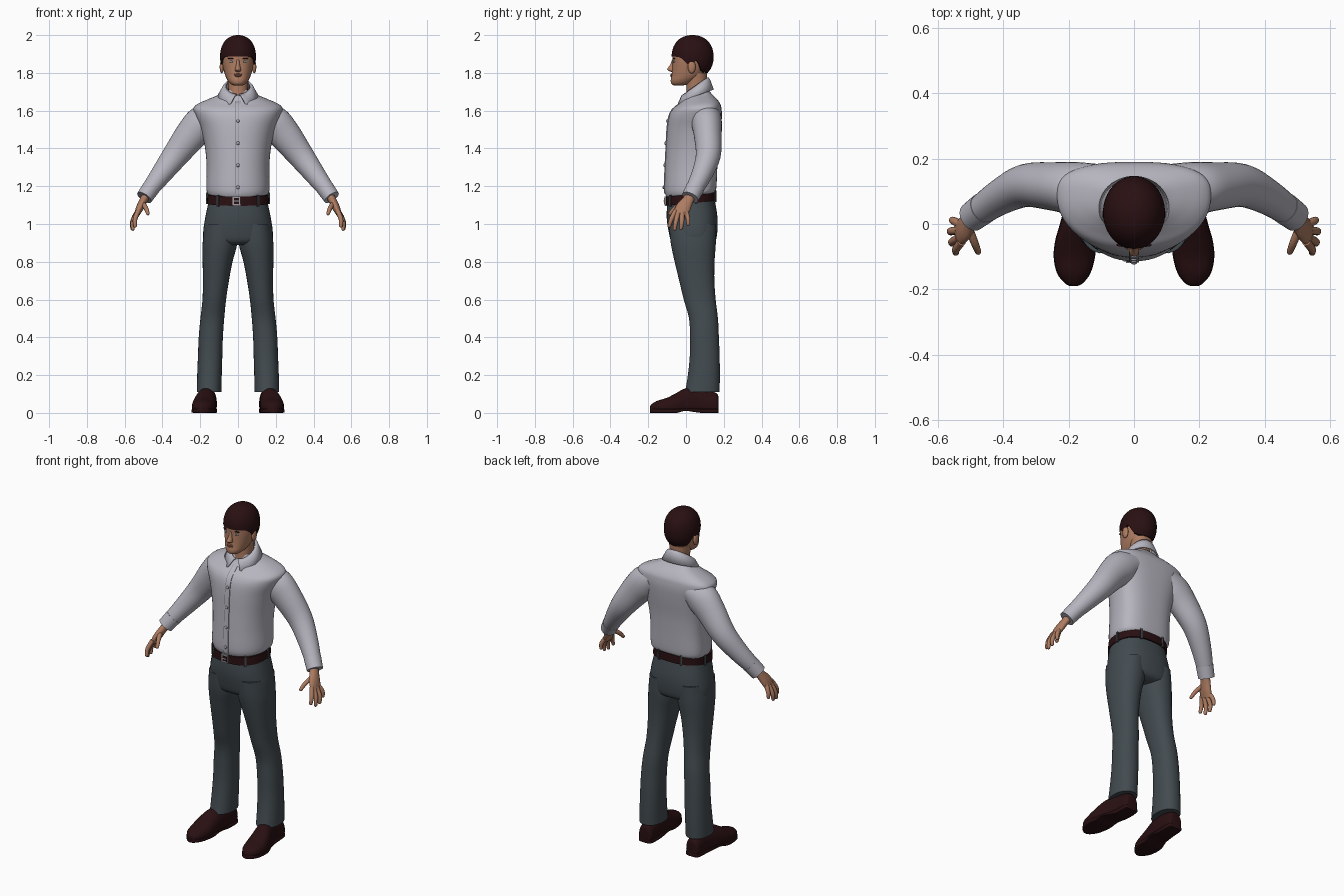
import bpy, bmesh
from math import sin, cos, pi, radians, exp
from mathutils import Vector, Matrix
from mathutils.bvhtree import BVHTree

if "Cube" in bpy.data.objects:
    bpy.data.objects.remove(bpy.data.objects["Cube"], do_unlink=True)

parts = []


def material(name, *rgb):
    m = bpy.data.materials.new(name)
    m.use_nodes = True
    m.diffuse_color = (*rgb, 1)
    m.node_tree.nodes["Principled BSDF"].inputs["Base Color"].default_value = (*rgb, 1)
    return m


shirt_grey = material("shirt_grey", .47, .46, .52)
seam_grey = material("seam_grey", .16, .16, .18)
slate = material("trouser_slate", .055, .07, .08)
dark_brown = material("dark_brown", .022, .005, .006)
skin_tone = material("skin", .42, .2, .12)
lip_tone = material("lips", .32, .12, .08)
eye_white = material("eye_white", .6, .6, .6)
iris_blue = material("iris_blue", .12, .25, .32)
metal = material("buckle_metal", .35, .35, .37)


def finish(name, bm, mat):
    bmesh.ops.recalc_face_normals(bm, faces=bm.faces)
    mesh = bpy.data.meshes.new(name)
    bm.to_mesh(mesh)
    bm.free()
    mesh.materials.append(mat)
    ob = bpy.data.objects.new(name, mesh)
    bpy.context.collection.objects.link(ob)
    parts.append(ob)
    return ob


def skin(name, rings, mat, closed=True, caps=True):
    """Bridge a list of equal rings of points."""
    bm = bmesh.new()
    vs = [[bm.verts.new(p) for p in r] for r in rings]
    n = len(vs[0])
    for a, b in zip(vs, vs[1:]):
        for i in range(n if closed else n - 1):
            j = (i + 1) % n
            bm.faces.new((a[i], a[j], b[j], b[i]))
    if caps:
        bm.faces.new(vs[0])
        bm.faces.new(vs[-1])
    return finish(name, bm, mat)


def smooth_rows(rows, n=4):
    """Catmull-Rom interpolation of rows of numbers."""
    out = []
    for i in range(len(rows) - 1):
        four = [rows[max(0, min(len(rows) - 1, i + k))] for k in (-1, 0, 1, 2)]
        for k in range(n):
            t = k / n
            out.append([b + .5 * t * (c - a + t * (2*a - 5*b + 4*c - d + t * (3*(b - c) + d - a)))
                        for a, b, c, d in zip(*four)])
    return out + [list(rows[-1])]


def loft(name, rows, mat, mid=.5, p0=2.2, p1=2.2, along_y=False, side=1, tilt=0, seg=40):
    """Rows are (station, x0, x1, low, high); p0 and p1 square off each half."""
    rings = []
    for s, x0, x1, b0, b1 in smooth_rows(rows):
        ring, m = [], b0 + mid * (b1 - b0)
        for i in range(seg):
            c, d = cos(2*pi*i/seg), sin(2*pi*i/seg)
            e, h = (p1, b1 - m) if d > 0 else (p0, m - b0)
            x = (x0 + x1)/2 + (x1 - x0)/2 * abs(c)**(2/e) * (1 if c > 0 else -1)
            b = m + h * abs(d)**(2/e) * (1 if d > 0 else -1)
            fade = min(1, max(0, (1.35 - s) / .2))
            ring.append((side*x, s, b) if along_y else (side*x, b, s + tilt*(b - .03)*fade))
        rings.append(ring)
    return skin(name, rings, mat)


def sym(rows):
    return [(z, -w, w, f, b) for z, w, f, b in rows]


def tube(name, rows, mat, side=1, rounded=False, seg=20):
    """Rows are (x, y, z, radius along y, other radius)."""
    rows = smooth_rows(rows)
    pts = [Vector(r[:3]) for r in rows]
    rad = [r[3:] for r in rows]
    if rounded:
        t, (u, v), end = (pts[-1] - pts[-2]).normalized(), rad[-1], pts[-1]
        for f, k in ((.4, .9), (.75, .65), (.95, .25)):
            pts.append(end + t * u * f)
            rad.append((u * k, v * k))
    rings = []
    for i, p in enumerate(pts):
        t = (pts[min(i + 1, len(pts) - 1)] - pts[max(i - 1, 0)]).normalized()
        y = Vector((0, 1, 0))
        u = (y - t * y.dot(t)).normalized()
        v = t.cross(u)
        ring = [p + u*rad[i][0]*cos(2*pi*k/seg) + v*rad[i][1]*sin(2*pi*k/seg) for k in range(seg)]
        rings.append([(side*q.x, q.y, q.z) for q in ring])
    return skin(name, rings, mat)


def blob(name, loc, size, mat):
    bm = bmesh.new()
    bmesh.ops.create_uvsphere(bm, u_segments=16, v_segments=10, radius=1,
                              matrix=Matrix.Translation(loc) @ Matrix.Diagonal((*size, 1)))
    return finish(name, bm, mat)


def box(name, loc, size, mat, turn=0):
    bm = bmesh.new()
    bmesh.ops.create_cube(bm, size=1, matrix=Matrix.Translation(loc) @ Matrix.Rotation(turn, 4, 'Z')
                          @ Matrix.Diagonal((*size, 1)))
    return finish(name, bm, mat)


def hit(ob, start, direction):
    tree = BVHTree.FromPolygons([v.co for v in ob.data.vertices],
                                [tuple(p.vertices) for p in ob.data.polygons])
    return tree.ray_cast(Vector(start), Vector(direction))[0]


def front(ob, x, z):
    return hit(ob, (x, -1, z), (0, 1, 0)).y


# Shirt body
shirt = loft("shirt_body", sym([
    (1.15, .152, -.098, .15), (1.165, .164, -.108, .158), (1.2, .168, -.114, .162),
    (1.3, .166, -.11, .166), (1.4, .174, -.105, .172), (1.5, .196, -.1, .184),
    (1.57, .224, -.09, .19), (1.61, .236, -.07, .188), (1.635, .215, -.04, .182),
    (1.66, .16, -.014, .165), (1.685, .1, .002, .14), (1.71, .066, .008, .118)]),
    shirt_grey, mid=.62, p1=2.7, tilt=.1, seg=56)


# Front placket with its seam, and buttons
def strip(name, x0, x1, lift, mat):
    rings = []
    for i in range(25):
        z = 1.16 + .49 * i / 24
        y = front(shirt, 0, z)
        rings.append([(x0, y - lift, z), (x1, y - lift, z), (x1, y + .01, z), (x0, y + .01, z)])
    skin(name, rings, mat)


strip("placket", -.013, .015, .004, shirt_grey)
strip("placket_seam", -.016, -.013, .003, seam_grey)
for i in range(4):
    z = 1.545 - .117 * i
    blob(f"button_{i + 1}", (0, front(shirt, 0, z) - .005, z), (.009, .005, .009), metal)

# Collar with two pointed wings
top, low = [], []
for i in range(61):
    a, b = radians(4 + 352*i/60), radians(22 + 316*i/60)
    off = min(b, 2*pi - b)
    top.append((.064*sin(a), .052 - .062*cos(a), 1.73 - .045*cos(a)))
    low.append((.104*sin(b), .048 - .095*cos(b),
                1.677 - .033*cos(b) - .03*exp(-((off - .75)/.35)**2)))
middle = [Vector(t).lerp(Vector(l), .35) + Vector((0, 0, .01)) for t, l in zip(top, low)]
collar = skin("collar", [top, middle, low], shirt_grey, closed=False, caps=False)
mod = collar.modifiers.new("thickness", 'SOLIDIFY')
mod.thickness, mod.offset = .009, 0

# Trousers, upper part
loft("trouser_hips", sym([
    (1.15, .152, -.094, .148), (1.1, .16, -.1, .157), (1.03, .174, -.102, .167),
    (.96, .184, -.092, .166), (.91, .176, -.078, .155), (.89, .12, -.05, .12)]),
    slate, p0=2.3, p1=2.5)

# Belt, loops and buckle
belt = loft("belt", sym([(1.11, .164, -.108, .161), (1.158, .162, -.106, .16)]),
            dark_brown, p0=2.3, p1=2.5, tilt=.1)
for i, deg in enumerate((45, 100, 150, -45, -100, -150)):
    a = radians(deg)
    p = hit(belt, (0, .025, 1.134), (sin(a), -cos(a), 0))
    box(f"belt_loop_{i + 1}", (p.x, p.y, 1.134 + .1*(p.y - .03)), (.012, .012, .06), slate, a)
yb = front(belt, 0, 1.122)
box("buckle_frame", (-.01, yb - .002, 1.122), (.044, .012, .048), metal)
box("buckle_centre", (-.008, yb - .007, 1.122), (.028, .006, .03), dark_brown)
box("buckle_prong", (-.01, yb - .01, 1.122), (.03, .004, .006), metal)

# Neck and head
loft("neck", sym([(1.64, .052, -.002, .105), (1.72, .052, .002, .108), (1.8, .06, .0, .112)]), skin_tone)
head = loft("head", sym([
    (1.733, .022, -.062, -.02), (1.742, .04, -.077, .02), (1.76, .055, -.081, .05),
    (1.785, .067, -.077, .085), (1.82, .077, -.073, .105), (1.86, .084, -.071, .115),
    (1.9, .083, -.071, .12), (1.94, .072, -.054, .11), (1.97, .045, -.015, .075),
    (1.98, .015, .01, .04)]), skin_tone, mid=.55)

# Hair shell: the lower edge follows the hairline round the head
hairline = [(0, 1.887), (48, 1.885), (62, 1.872), (76, 1.843), (88, 1.85),
            (102, 1.868), (118, 1.815), (138, 1.803), (180, 1.8)]


def hair_edge(deg):
    for (a, za), (b, zb) in zip(hairline, hairline[1:]):
        if deg <= b:
            return za + (zb - za) * (deg - a) / (b - a)
    return hairline[-1][1]


rings = []
for k in range(-1, 16):
    ring = []
    for i in range(72):
        deg = 5 * i
        t = max(0, k) / 15
        rise = (hair_edge(min(deg, 360 - deg)) - 1.885) / .115
        h = rise + (.999 - rise) * sin(t * pi / 2)
        r = (1 - abs(h)**2.2)**(1/2.2) * (.82 if k < 0 else 1)
        a = radians(deg)
        ring.append((.095*r*sin(a), .035 - .111*r*cos(a), 1.885 + .115*h))
    rings.append(ring)
skin("hair", rings, dark_brown)

# Face details
loft("nose", sym([(1.87, .008, -.074, -.05), (1.845, .01, -.083, -.05), (1.822, .015, -.099, -.05),
                  (1.813, .016, -.095, -.05), (1.806, .01, -.08, -.05)]), skin_tone, seg=20)
blob("upper_lip", (0, front(head, 0, 1.791), 1.791), (.022, .006, .005), lip_tone)
blob("lower_lip", (0, front(head, 0, 1.784), 1.784), (.018, .007, .005), lip_tone)

leg_rows = [
    (1.0, .01, .175, -.09, .16), (.9, .004, .187, -.081, .158), (.8, .029, .187, -.06, .151),
    (.7, .048, .186, -.036, .15), (.6, .063, .188, -.012, .157), (.5, .073, .199, .016, .169),
    (.4, .08, .208, .021, .174), (.3, .083, .212, .02, .178), (.2, .086, .216, .01, .179),
    (.11, .088, .218, -.005, .178)]
shoe_rows = [
    (.172, .135, .18, .02, .075), (.16, .115, .198, .012, .105), (.08, .112, .205, .012, .13),
    (0, .115, .225, .012, .13), (-.05, .118, .239, .01, .106), (-.1, .121, .244, .01, .08),
    (-.15, .135, .234, .012, .065), (-.18, .157, .211, .015, .048), (-.19, .175, .195, .02, .036)]
sole_rows = [(s, a - .002, b + .002, .01 if -.05 < s < .05 else 0, .022) for s, a, b, _, _ in shoe_rows]
fingers = {
    "thumb": ((.505, -.015, 1.11), (.488, -.057, 1.085), (.477, -.085, 1.055)),
    "index": ((.528, -.055, 1.07), (.545, -.078, 1.025), (.545, -.088, .99)),
    "middle": ((.535, -.042, 1.06), (.556, -.054, 1.01), (.557, -.06, .973)),
    "ring": ((.536, -.02, 1.06), (.56, -.022, 1.01), (.56, -.026, .977)),
    "little": ((.532, .0, 1.065), (.553, .01, 1.03), (.556, .012, 1.0))}

# Paired parts
for label, s in (("left", 1), ("right", -1)):
    ye = front(head, s * .034, 1.86)
    blob(label + "_eye", (s*.034, ye + .002, 1.86), (.014, .005, .006), eye_white)
    blob(label + "_iris", (s*.034, ye - .002, 1.86), (.0055, .003, .0055), iris_blue)
    blob(label + "_eyebrow", (s*.036, front(head, s*.036, 1.876), 1.876), (.018, .006, .0035), dark_brown)
    blob(label + "_ear", (s*.086, .03, 1.832), (.011, .021, .035), skin_tone)

    tube(label + "_sleeve", [
        (.12, .11, 1.575, .075, .07), (.185, .11, 1.535, .08, .094), (.245, .115, 1.475, .074, .086),
        (.33, .118, 1.365, .066, .07), (.405, .085, 1.265, .055, .056),
        (.465, .045, 1.185, .046, .045), (.485, .03, 1.157, .04, .04)], shirt_grey, s, seg=32)
    tube(label + "_cuff", [(.46, .049, 1.192, .049, .047), (.496, .022, 1.14, .046, .044)],
         shirt_grey, s, seg=32)

    tube(label + "_palm", [
        (.475, .035, 1.17, .026, .024), (.5, .01, 1.125, .03, .021), (.52, -.015, 1.085, .04, .02),
        (.536, -.03, 1.05, .038, .014)], skin_tone, s)
    for finger, pts in fingers.items():
        tube(f"{label}_{finger}_finger", [(*p, r, r) for p, r in zip(pts, (.013, .012, .0095))],
             skin_tone, s, rounded=True, seg=12)

    loft(label + "_trouser_leg", leg_rows, slate, side=s)
    loft(label + "_shoe", shoe_rows, dark_brown, mid=.3, p0=4, along_y=True, side=s)
    loft(label + "_sole", sole_rows, dark_brown, p0=6, p1=6, along_y=True, side=s)

# Smooth shading that keeps hard edges
bpy.ops.object.select_all(action='DESELECT')
for ob in parts:
    ob.select_set(True)
bpy.context.view_layer.objects.active = parts[0]
bpy.ops.object.shade_smooth_by_angle(angle=radians(45))
